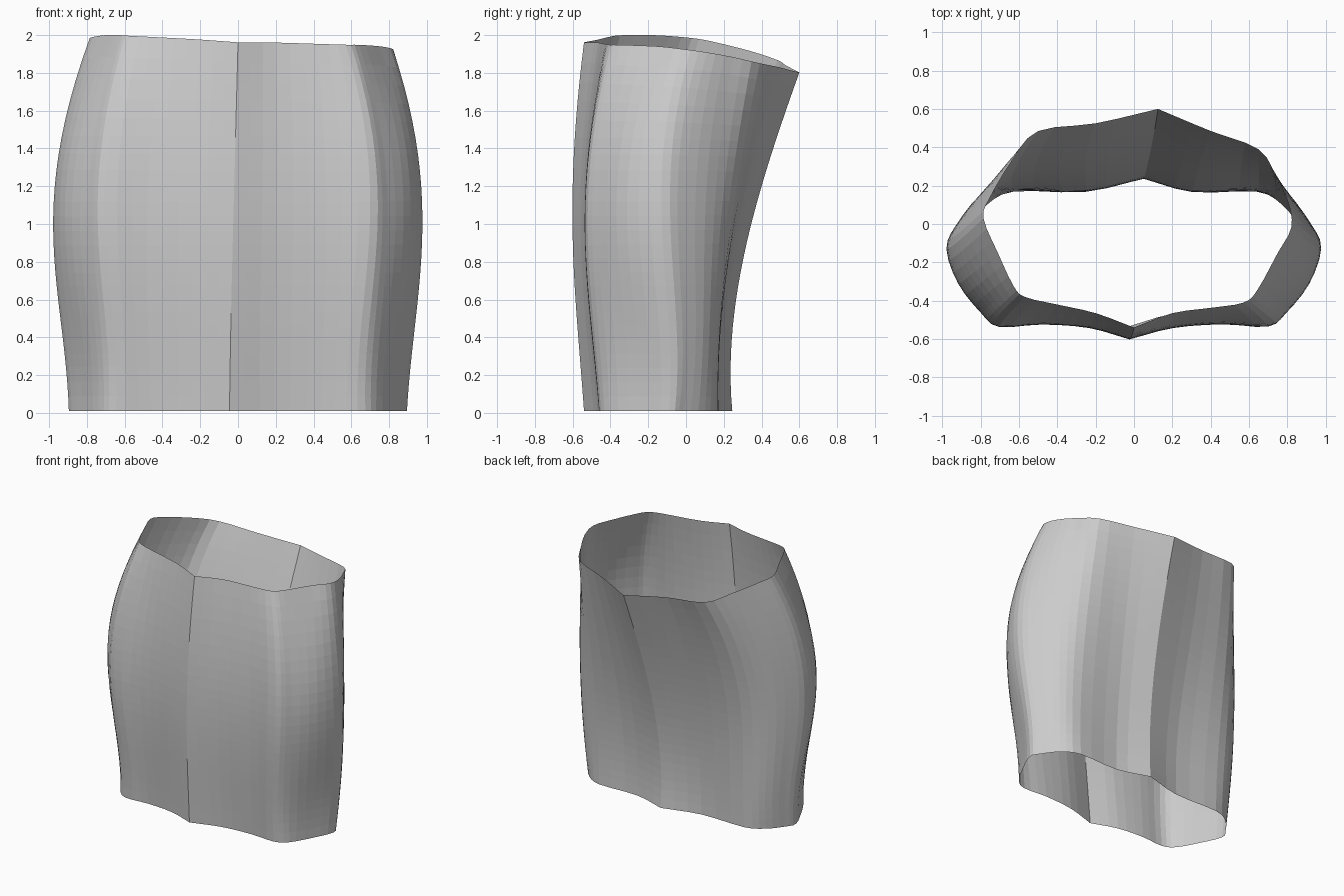
import bpy, bmesh
from mathutils import Vector

if "Cube" in bpy.data.objects:
    bpy.data.objects.remove(bpy.data.objects["Cube"])

# Half cross-sections (x, y) from the front seam round the side to the back seam
low = [(0, -.54), (.22, -.47), (.45, -.45), (.64, -.46), (.735, -.405), (.825, -.25),
       (.895, -.09), (.86, -.01), (.77, .10), (.63, .17), (.28, .168), (0, .245)]
thigh = [(0, -.585), (.22, -.523), (.47, -.506), (.67, -.515), (.77, -.445), (.88, -.28),
         (.952, -.10), (.905, .01), (.80, .13), (.64, .192), (.28, .203), (0, .265)]
hip = [(0, -.60), (.22, -.54), (.47, -.52), (.70, -.53), (.79, -.46), (.91, -.31),
       (.97, -.13), (.92, .0), (.80, .16), (.64, .27), (.30, .32), (0, .40)]
waist_right = [(0, -.54), (.2, -.465), (.42, -.435), (.57, -.41), (.64, -.35), (.75, -.15),
               (.82, -.02), (.805, .11), (.74, .25), (.65, .39), (.4, .485), (.125, .60)]
waist_left = [(0, -.54), (-.2, -.465), (-.4, -.42), (-.57, -.38), (-.63, -.32), (-.71, -.15),
              (-.785, .03), (-.75, .14), (-.63, .34), (-.5, .485), (-.2, .525), (.125, .60)]


def section(half, side, z, front, back):
    """Mirror a half section and shift its seams off centre."""
    return [Vector((side * x + (front if y < 0 else back) * (1 - x) ** 2, y, z)) for x, y in half]


def waist(half):
    """Waistline dips to the back and to the right."""
    return [Vector((x, y, 1.957 - .04 * x - .123 * y - .212 * y * y)) for x, y in half]


def smooth(pts, n):
    """Spline through the points, with sharp ends at the seams."""
    p = [2 * pts[0] - pts[1]] + pts + [2 * pts[-1] - pts[-2]]
    out = []
    for i in range(1, len(p) - 2):
        a, b, c, d = p[i - 1:i + 3]
        for k in range(n):
            t = k / n
            out.append(.5 * (2 * b + (c - a) * t + (2 * a - 5 * b + 4 * c - d) * t * t
                             + (3 * b - a - 3 * c + d) * t ** 3))
    return out + [pts[-1]]


def blend(q, t):
    """Cubic through four evenly spaced levels."""
    s = 3 * t
    return (q[0] * (-(s - 1) * (s - 2) * (s - 3) / 6) + q[1] * (s * (s - 2) * (s - 3) / 2)
            + q[2] * (-s * (s - 1) * (s - 3) / 2) + q[3] * (s * (s - 1) * (s - 2) / 6))


# Skirt: two halves lofted from hem to waist, joined at front and back seams
ROWS = 24
bm = bmesh.new()
for side, top in ((1, waist_right), (-1, waist_left)):
    levels = [smooth(l, 3) for l in (section(low, side, .01, -.045, .05),
                                     section(thigh, side, .6, -.035, .06),
                                     section(hip, side, 1.2, -.02, .09), waist(top))]
    grid = [[bm.verts.new(blend(q, r / ROWS)) for q in zip(*levels)] for r in range(ROWS + 1)]
    for lo, hi in zip(grid, grid[1:]):
        for i in range(len(lo) - 1):
            quad = [lo[i], lo[i + 1], hi[i + 1], hi[i]]
            bm.faces.new(quad if side > 0 else quad[::-1])
bmesh.ops.remove_doubles(bm, verts=bm.verts, dist=.0005)
mesh = bpy.data.meshes.new("skirt")
bm.to_mesh(mesh)
bm.free()
bpy.context.collection.objects.link(bpy.data.objects.new("skirt", mesh))
